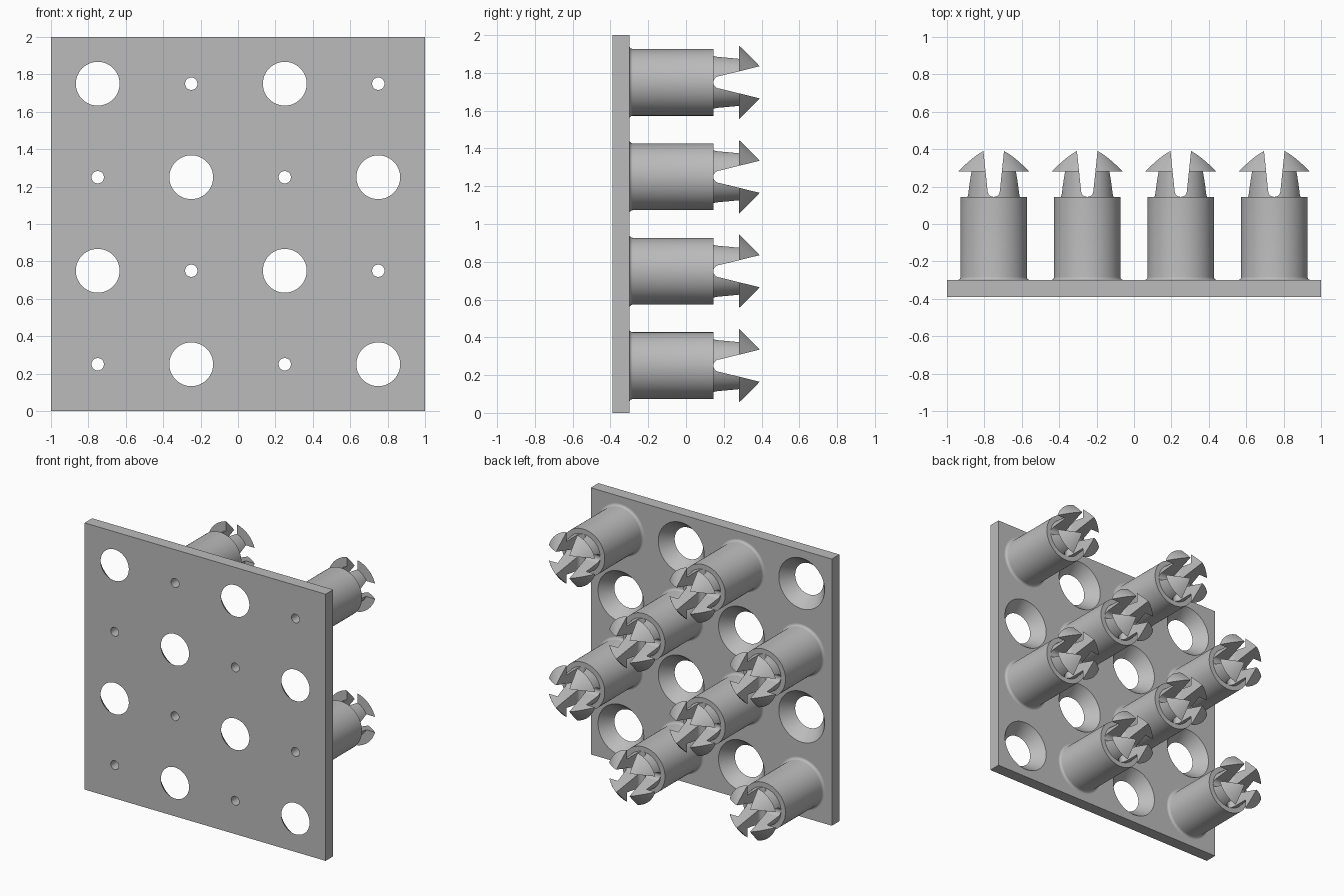
import bpy, bmesh
from math import pi, sin, cos, radians
from mathutils import Matrix

scene = bpy.context.scene
cube = scene.objects.get("Cube")
if cube:
    bpy.data.objects.remove(cube, do_unlink=True)

grey = bpy.data.materials.new("plain_grey")
grey.use_nodes = True
COLOUR = (0.5, 0.5, 0.5, 1)
grey.diffuse_color = COLOUR
grey.node_tree.nodes["Principled BSDF"].inputs["Base Color"].default_value = COLOUR

BACK, FRONT = -0.30, -0.39      # plate faces
SHOULDER, BARB, TIP = 0.145, 0.28, 0.39
BORE = 0.033


def add_object(name, bm):
    bmesh.ops.recalc_face_normals(bm, faces=bm.faces[:])
    mesh = bpy.data.meshes.new(name)
    bm.to_mesh(mesh)
    bm.free()
    mesh.materials.append(grey)
    ob = bpy.data.objects.new(name, mesh)
    scene.collection.objects.link(ob)
    return ob


def lathe(name, profile, steps=64):
    """Spin a closed (radius, y) profile around the y axis."""
    bm = bmesh.new()
    rings = [[bm.verts.new((r * cos(a), y, r * sin(a))) for r, y in profile]
             for a in (2 * pi * i / steps for i in range(steps))]
    n = len(profile)
    for i, ring in enumerate(rings):
        nxt = rings[(i + 1) % steps]
        for j in range(n):
            k = (j + 1) % n
            bm.faces.new((ring[j], ring[k], nxt[k], nxt[j]))
    return add_object(name, bm)


def slot_cutter(name, top_half, turn):
    """Tapered slot with a round floor, running across the peg."""
    floor = SHOULDER + BORE
    grow = (top_half - BORE) / (TIP - floor)
    end = TIP + 0.05
    half = top_half + grow * 0.05
    pts = [(half, end), (-half, end)]
    pts += [(BORE * cos(a), floor + BORE * sin(a))
            for a in (pi + pi * i / 10 for i in range(11))]
    bm = bmesh.new()
    face = bm.faces.new([bm.verts.new((w, y, -0.3)) for w, y in pts])
    out = bmesh.ops.extrude_face_region(bm, geom=[face])
    moved = [v for v in out["geom"] if isinstance(v, bmesh.types.BMVert)]
    bmesh.ops.translate(bm, verts=moved, vec=(0, 0, 0.6))
    bm.transform(Matrix.Rotation(turn, 4, 'Y'))
    return add_object(name, bm)


def hole_cutter(name, x, z, front_r, back_r):
    """Cone cutter through the plate, lengthened past both faces."""
    extra = 0.01
    grow = (back_r - front_r) / (BACK - FRONT) * extra
    bm = bmesh.new()
    bmesh.ops.create_cone(bm, cap_ends=True, segments=64, radius1=front_r - grow,
                          radius2=back_r + grow, depth=BACK - FRONT + 2 * extra)
    bm.transform(Matrix.Translation((x, (BACK + FRONT) / 2, z)) @ Matrix.Rotation(-pi / 2, 4, 'X'))
    return add_object(name, bm)


def cut(ob, cutters):
    """Subtract the cutters, bake the result and drop the cutters."""
    for c in cutters:
        c.hide_render = True
        mod = ob.modifiers.new("cut", 'BOOLEAN')
        mod.operation, mod.solver, mod.object = 'DIFFERENCE', 'EXACT', c
    deps = bpy.context.evaluated_depsgraph_get()
    mesh = bpy.data.meshes.new_from_object(ob.evaluated_get(deps))
    ob.modifiers.clear()
    ob.data = mesh
    for c in cutters:
        bpy.data.objects.remove(c, do_unlink=True)


def smooth(ob):
    ob.data.shade_smooth()
    ob.data.set_sharp_from_angle(angle=radians(30))


# Checkerboard of peg and hole positions
pegs, holes = [], []
for row in range(4):
    for col in range(4):
        spot = (-0.75 + 0.5 * col, 0.25 + 0.5 * row)
        (holes if (row + col) % 2 else pegs).append(spot)

# Plate with countersunk holes and narrow peg bores
bm = bmesh.new()
bmesh.ops.create_cube(bm, size=1)
bm.transform(Matrix.Translation((0, (BACK + FRONT) / 2, 1)) @ Matrix.Diagonal((2, BACK - FRONT, 2, 1)))
plate = add_object("base_plate", bm)
cut(plate, [hole_cutter("hole_cutter", x, z, 0.117, 0.19) for x, z in holes]
    + [hole_cutter("bore_cutter", x, z, BORE, BORE) for x, z in pegs])
smooth(plate)

# Snap peg: filleted barrel, neck and barbed head around a bore
barrel, fillet = 0.177, 0.018
profile = [(BORE, BACK - 0.005), (barrel + fillet, BACK - 0.005)]
profile += [(barrel + fillet * (1 - sin(a)), BACK + fillet * (1 - cos(a)))
            for a in (pi / 2 * i / 5 for i in range(6))]
profile += [(barrel, SHOULDER), (0.14, SHOULDER), (0.132, BARB),
            (0.2, BARB), (0.101, TIP), (BORE, TIP)]
peg = lathe("snap_peg", profile)

# Two crossing slots split the head into four prongs
cut(peg, [slot_cutter("upright_slot", 0.055, 0),
          slot_cutter("level_slot", 0.085, pi / 2)])
smooth(peg)

# Copies of the peg on every other position
for i, (x, z) in enumerate(pegs):
    ob = peg
    if i:
        ob = peg.copy()
        scene.collection.objects.link(ob)
    ob.name = f"snap_peg_{i + 1}"
    ob.location = (x, 0, z)
